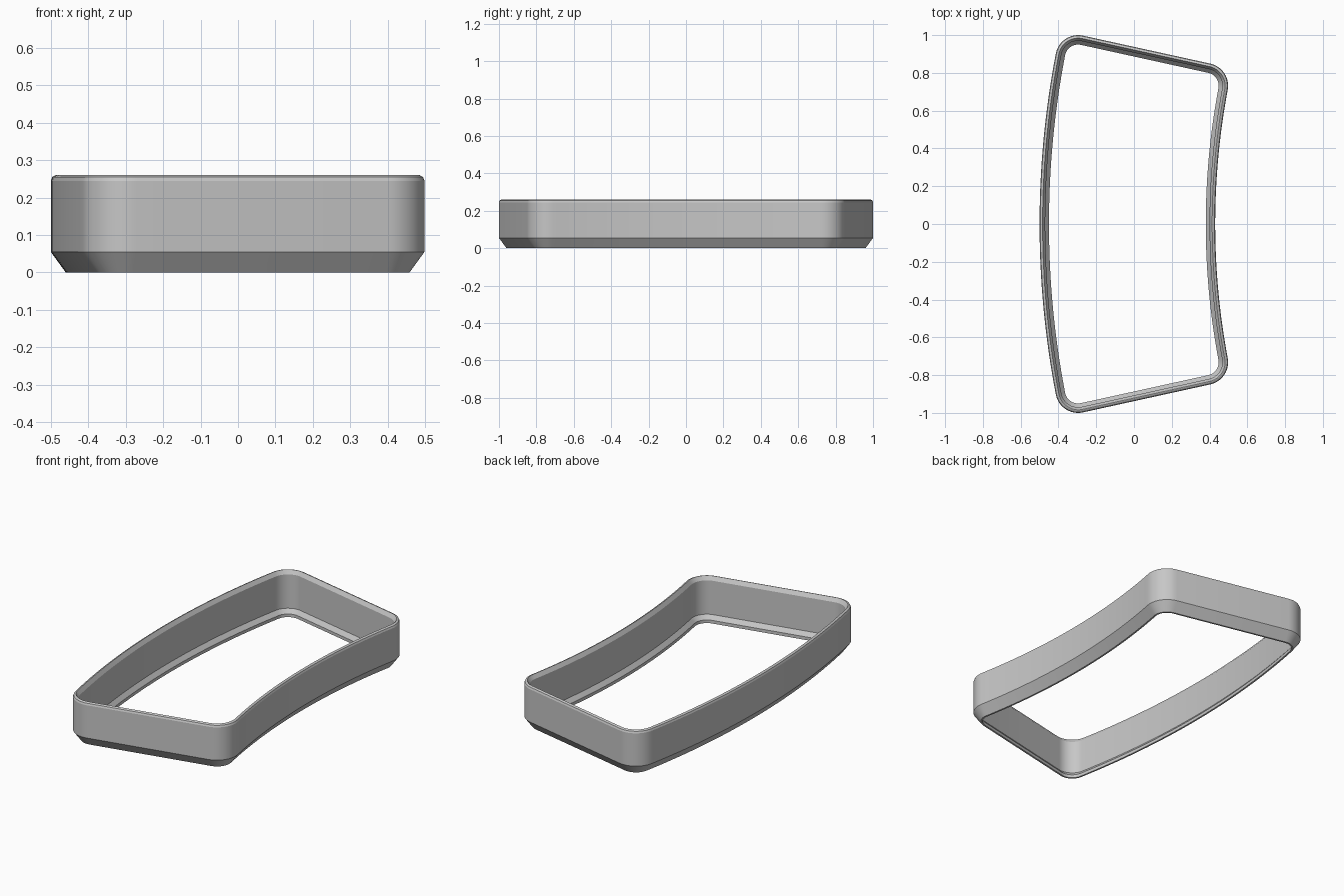
import bpy, bmesh
from math import asin, sin, cos, pi, radians
from mathutils import Vector

cube = bpy.data.objects.get("Cube")
if cube:
    bpy.data.objects.remove(cube, do_unlink=True)

# Outline: a ring sector with rounded corners, all arcs sharing one centre
CENTRE_X = 4.27
R_OUT, R_IN = 4.77, 3.84
FILLET = 0.12
ARC_STEPS, CORNER_STEPS = 24, 12

d_left, d_right = R_OUT - FILLET, R_IN + FILLET
t_left = asin((1 - FILLET) / d_left)
end_angle = t_left + asin(FILLET / d_left)
t_right = end_angle - asin(FILLET / d_right)


def polar(radius, angle):
    return Vector((CENTRE_X - radius * cos(angle), radius * sin(angle)))


def direction(angle):
    return Vector((cos(angle), sin(angle)))


def corner(centre, start, end):
    """Points and outward normals round one corner."""
    for i in range(CORNER_STEPS + 1):
        n = direction(start + (end - start) * i / CORNER_STEPS)
        yield centre + n * FILLET, n


def outline():
    """Upper half from the left middle to the right middle, then mirrored."""
    half = []
    for i in range(ARC_STEPS):
        a = t_left * i / ARC_STEPS
        half.append((polar(R_OUT, a), direction(pi - a)))
    side = pi / 2 - end_angle
    half += corner(polar(d_left, t_left), pi - t_left, side)
    half += corner(polar(d_right, t_right), side, -t_right)
    for i in range(ARC_STEPS - 1, -1, -1):
        a = t_right * i / ARC_STEPS
        half.append((polar(R_IN, a), direction(-a)))
    flip = Vector((1, -1))
    return half + [(p * flip, n * flip) for p, n in half[-2:0:-1]]


# Wall section: (inset from the outline, height), with a rounded outer rim,
# a bevelled inner rim and a sloping ledge inside the foot
SECTION = [(0.04, 0), (0, 0.055), (0, 0.245), (0.004, 0.255), (0.013, 0.26),
           (0.016, 0.26), (0.03, 0.238), (0.03, 0.042), (0.05, 0.018), (0.05, 0)]

# Sweep the section round the outline
bm = bmesh.new()
rings = [[bm.verts.new((*(p - n * inset), z)) for inset, z in SECTION]
         for p, n in outline()]
for k, ring in enumerate(rings):
    after = rings[(k + 1) % len(rings)]
    for j in range(len(SECTION)):
        m = (j + 1) % len(SECTION)
        bm.faces.new((ring[j], ring[m], after[m], after[j]))
bmesh.ops.recalc_face_normals(bm, faces=bm.faces)
mesh = bpy.data.meshes.new("curved_frame")
bm.to_mesh(mesh)
bm.free()
frame = bpy.data.objects.new("curved_frame", mesh)
bpy.context.collection.objects.link(frame)

# Plain grey finish
grey = bpy.data.materials.new("plain_grey")
grey.use_nodes = True
colour = (0.57, 0.57, 0.57, 1)
grey.diffuse_color = colour
grey.node_tree.nodes["Principled BSDF"].inputs["Base Color"].default_value = colour
mesh.materials.append(grey)

bpy.ops.object.select_all(action="DESELECT")
frame.select_set(True)
bpy.context.view_layer.objects.active = frame
bpy.ops.object.shade_smooth_by_angle(angle=radians(20))
